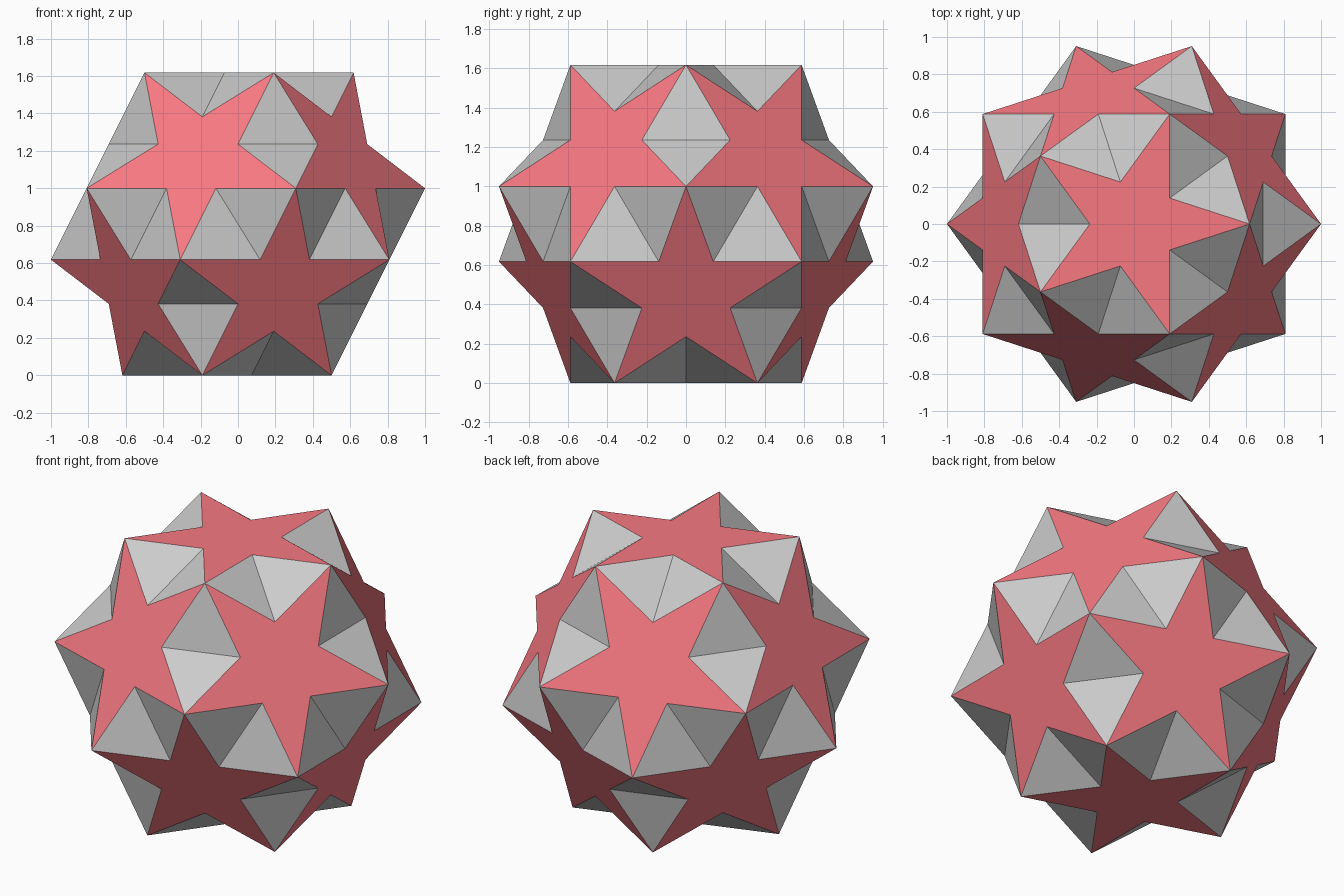
import bpy, bmesh
from math import cos, sin, radians, sqrt
from mathutils import Vector

if "Cube" in bpy.data.objects:
    bpy.data.objects.remove(bpy.data.objects["Cube"])

PHI = (1 + sqrt(5)) / 2
CENTRE = Vector((0, 0, PHI / 2))
INNER = 0.472136  # notch position between face centre and edge midpoint


def make_object(name, polys, color=None):
    bm = bmesh.new()
    for pts in polys:
        face = bm.faces.new([bm.verts.new(p) for p in pts])
        face.normal_update()
        if face.normal.dot(face.calc_center_median() - CENTRE) < 0:
            face.normal_flip()
    bmesh.ops.remove_doubles(bm, verts=bm.verts, dist=1e-4)
    mesh = bpy.data.meshes.new(name)
    bm.to_mesh(mesh)
    bm.free()
    obj = bpy.data.objects.new(name, mesh)
    bpy.context.collection.objects.link(obj)
    if color:
        mat = bpy.data.materials.new(name + "_color")
        mat.diffuse_color = color
        mat.use_nodes = True
        mat.node_tree.nodes["Principled BSDF"].inputs["Base Color"].default_value = mat.diffuse_color
        mesh.materials.append(mat)
    return obj


# Dodecahedron frame: four rings of five star tips
frame = bmesh.new()
for radius, z, turn in ((1 / PHI, PHI, 0), (1, 1, 0), (1, 1 / PHI, 36), (1 / PHI, 0, 36)):
    for k in range(5):
        a = radians(turn + 72 * k)
        frame.verts.new((radius * cos(a), radius * sin(a), z))
bmesh.ops.convex_hull(frame, input=frame.verts)
bmesh.ops.dissolve_limit(frame, angle_limit=radians(5), verts=frame.verts, edges=frame.edges)


def notch(face, edge):
    c = sum((v.co for v in face.verts), Vector()) / 5
    mid = (edge.verts[0].co + edge.verts[1].co) / 2
    return c.lerp(mid, INNER)


# Flat five-pointed star on every pentagon
stars = []
for f in frame.faces:
    pts = []
    for loop in f.loops:
        pts += [loop.vert.co.copy(), notch(f, loop.edge)]
    stars.append(pts)

# Two sunken triangles across every frame edge
dents = []
for e in frame.edges:
    p, q = (notch(f, e) for f in e.link_faces)
    for v in e.verts:
        dents.append([v.co.copy(), p, q])
frame.free()

make_object("red_stars", stars, (0.93, 0.19, 0.22, 1))
make_object("grey_dents", dents)
